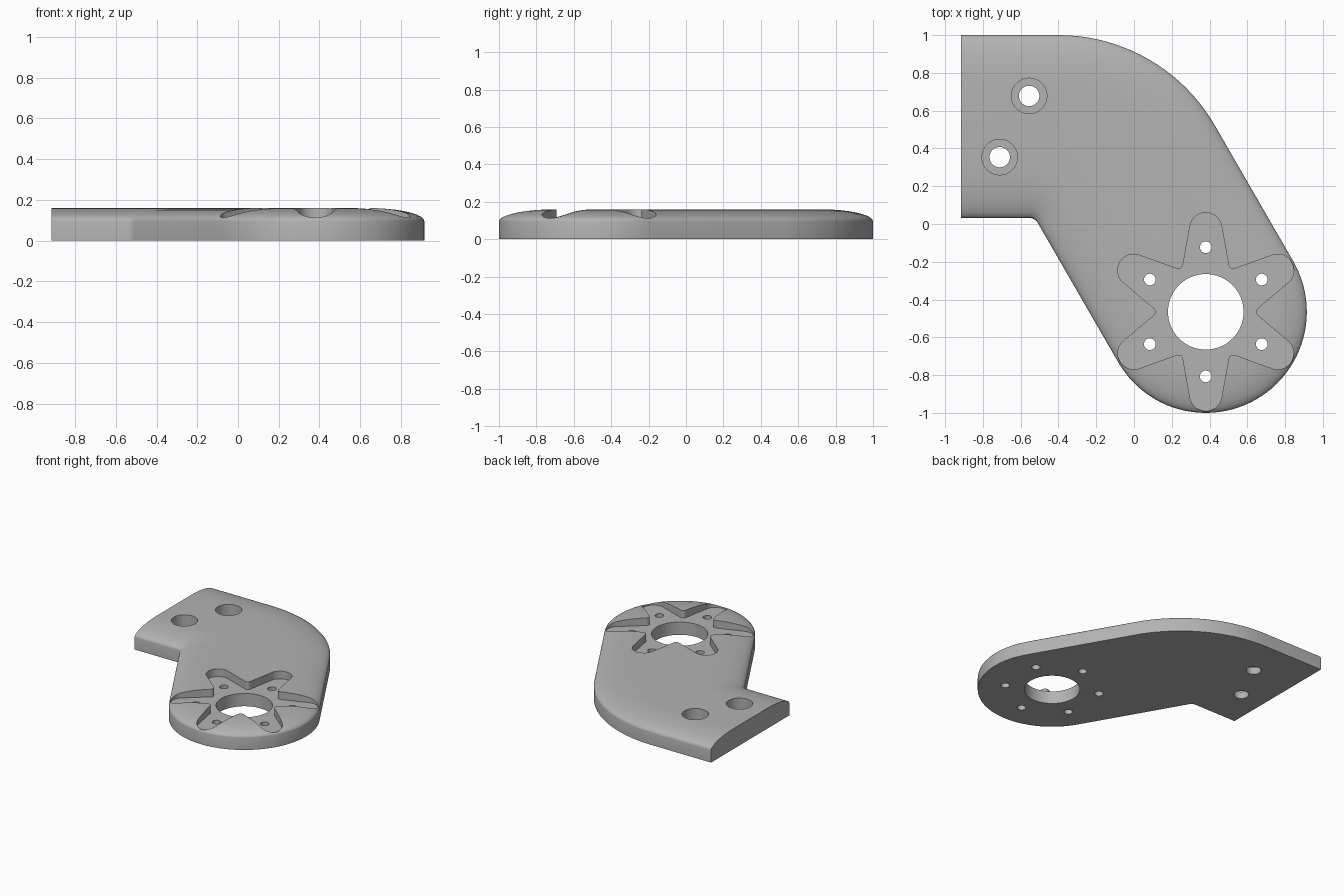
import bpy, bmesh, math
from math import cos, sin, radians, pi
from mathutils import Vector

if "Cube" in bpy.data.objects:
    bpy.data.objects.remove(bpy.data.objects["Cube"])

LEFT, BACK, STEP = -0.917, 1.0, 0.032     # straight edges of the plate
HUB, HUB_R = Vector((0.38, -0.465)), 0.535
BEND_R = 0.956                            # big outer bend
CORNER_R = 0.05                           # inner corner
HEIGHT, RIM, EDGE_W = 0.16, 0.095, 0.28   # total height, side wall, rounded edge width
FLOOR = 0.10                              # star pocket floor

grey = bpy.data.materials.new("grey")
grey.diffuse_color = (0.45, 0.45, 0.45, 1)
grey.use_nodes = True
grey.node_tree.nodes["Principled BSDF"].inputs["Base Color"].default_value = grey.diffuse_color


def arc(cx, cy, r, a0, a1, n):
    return [(cx + r * cos(radians(a0 + (a1 - a0) * i / n)),
             cy + r * sin(radians(a0 + (a1 - a0) * i / n))) for i in range(n + 1)]


def outline(d):
    """Plate outline inset by d everywhere except the cut left end."""
    cy = STEP - CORNER_R
    tangent = HUB + HUB_R * Vector((cos(radians(210)), sin(radians(210))))
    cx = tangent.x - (CORNER_R + 0.5 * (cy - tangent.y)) / cos(radians(30))
    return ([(LEFT, BACK - d)]
            + arc(-0.4, BACK - BEND_R, BEND_R - d, 90, 30, 20)
            + arc(HUB.x, HUB.y, HUB_R - d, 30, -150, 48)
            + arc(cx, cy, CORNER_R + d, 30, 90, 10)
            + [(LEFT, STEP + d)])


def loft(name, loops):
    """Solid skinned through stacked loops of (points, z)."""
    bm = bmesh.new()
    rings = [[bm.verts.new((x, y, z)) for x, y in pts] for pts, z in loops]
    n = len(rings[0])
    for a, b in zip(rings, rings[1:]):
        for i in range(n):
            j = (i + 1) % n
            bm.faces.new((a[i], a[j], b[j], b[i]))
    bm.faces.new(rings[0])
    bm.faces.new(rings[-1])
    bmesh.ops.recalc_face_normals(bm, faces=bm.faces)
    me = bpy.data.meshes.new(name)
    bm.to_mesh(me)
    bm.free()
    me.materials.append(grey)
    ob = bpy.data.objects.new(name, me)
    bpy.context.collection.objects.link(ob)
    return ob


def cut(target, name, pts, z0, z1=0.4):
    cutter = loft(name, [(pts, z0), (pts, z1)])
    cutter.hide_render = True
    bpy.context.view_layer.objects.active = target
    mod = target.modifiers.new(name, 'BOOLEAN')
    mod.operation, mod.solver, mod.object = 'DIFFERENCE', 'EXACT', cutter
    bpy.ops.object.modifier_apply(modifier=mod.name)
    bpy.data.objects.remove(cutter)


def circle(x, y, r, n=40):
    return arc(x, y, r, 0, 360, n)[:-1]


def star():
    """Six tapered lobes with round tips and softly rounded notches."""
    pts = []
    for k in range(6):
        a = radians(30 + 60 * k)
        u, v = Vector((cos(a), sin(a))), Vector((-sin(a), cos(a)))
        tip = [HUB + u * (0.44 + x) + v * y for x, y in arc(0, 0, 0.085, -78, 78, 16)]
        b = a + pi / 6
        notch = HUB + 0.252 * Vector((cos(b), sin(b)))
        nxt = Vector((cos(a + pi / 3), sin(a + pi / 3)))
        w = Vector((-nxt.y, nxt.x))
        start = HUB + nxt * (0.44 + 0.085 * cos(radians(78))) - w * 0.085 * sin(radians(78))
        p0 = notch + (tip[-1] - notch).normalized() * 0.035
        p2 = notch + (start - notch).normalized() * 0.035
        curve = [p0 * (1 - t) ** 2 + notch * 2 * t * (1 - t) + p2 * t * t
                 for t in (i / 6 for i in range(7))]
        pts += [(p.x, p.y) for p in tip + curve]
    return pts


# Plate with a straight wall and a wide elliptical top edge
STEPS = 12
loops = [(outline(0), 0)]
for i in range(STEPS + 1):
    t = pi / 2 * i / STEPS
    loops.append((outline(EDGE_W * (1 - cos(t))), RIM + (HEIGHT - RIM) * sin(t)))
plate = loft("bracket_plate", loops)

# Star pocket, centre bore and ring of bolt holes
cut(plate, "star_pocket", star(), FLOOR)
cut(plate, "centre_bore", circle(HUB.x, HUB.y, 0.2, 64), -0.1)
for k in range(6):
    a = radians(30 + 60 * k)
    cut(plate, "bolt_hole", circle(HUB.x + 0.342 * cos(a), HUB.y + 0.342 * sin(a), 0.031, 24), -0.1)

# Two counterbored mounting holes
for x, y in ((-0.555, 0.678), (-0.711, 0.354)):
    cut(plate, "counterbore", circle(x, y, 0.094), 0.055)
    cut(plate, "mounting_hole", circle(x, y, 0.054), -0.1)

# Smooth shading with crisp edges
bpy.ops.object.select_all(action='DESELECT')
plate.select_set(True)
bpy.context.view_layer.objects.active = plate
bpy.ops.object.shade_smooth_by_angle(angle=radians(30))
